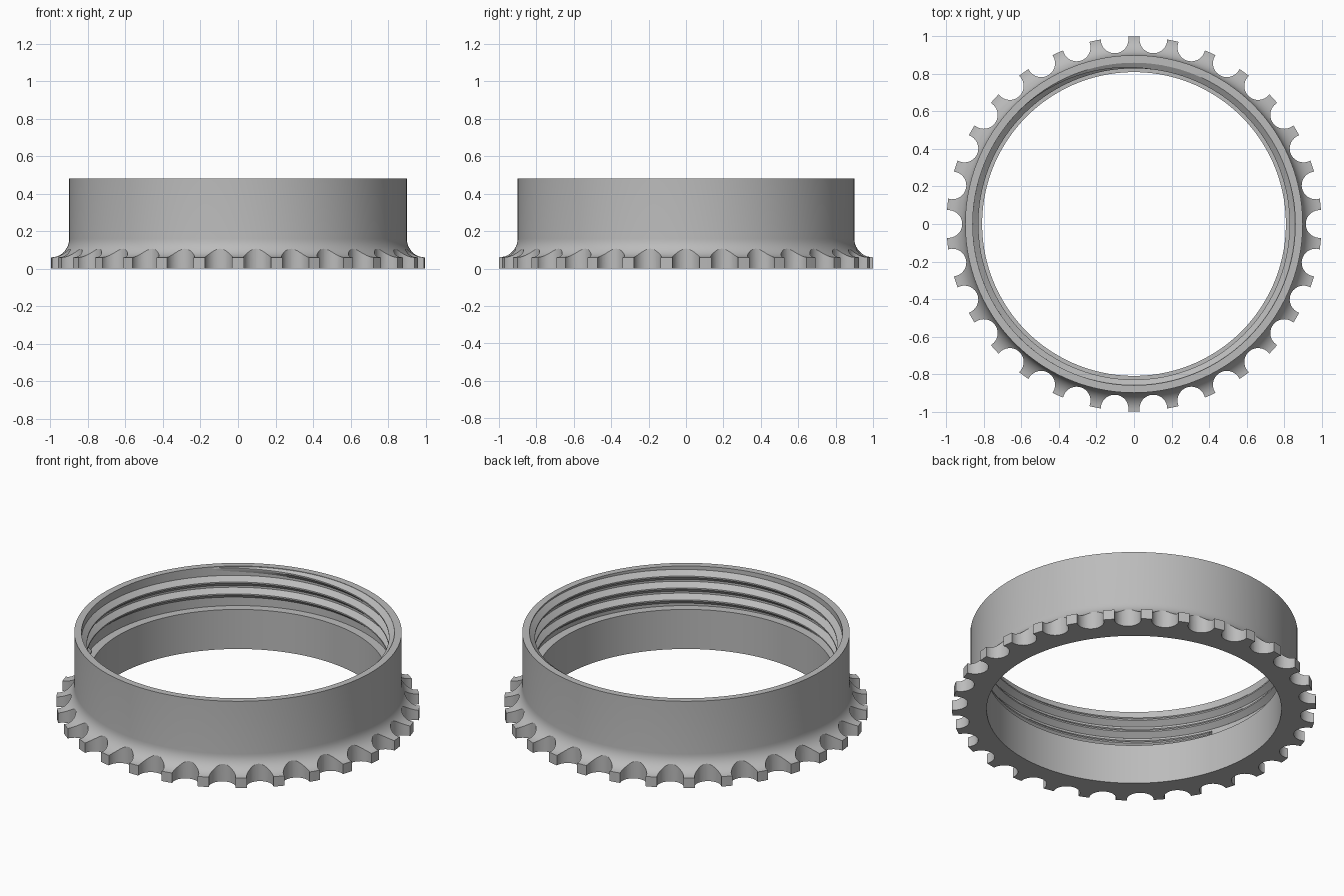
import bpy, bmesh
from math import sin, cos, pi, radians
from mathutils import Vector, Matrix

cube = bpy.data.objects.get("Cube")
if cube:
    bpy.data.objects.remove(cube, do_unlink=True)

grey = bpy.data.materials.new("plain_grey")
grey.use_nodes = True
color = (0.5, 0.5, 0.5, 1)
grey.diffuse_color = color
grey.node_tree.nodes["Principled BSDF"].inputs["Base Color"].default_value = color


def add_object(name, bm):
    bmesh.ops.recalc_face_normals(bm, faces=bm.faces)
    mesh = bpy.data.meshes.new(name)
    bm.to_mesh(mesh)
    bm.free()
    mesh.materials.append(grey)
    obj = bpy.data.objects.new(name, mesh)
    bpy.context.collection.objects.link(obj)
    return obj


def activate(obj):
    bpy.ops.object.select_all(action='DESELECT')
    obj.select_set(True)
    bpy.context.view_layer.objects.active = obj


# Ring body: a lathed wall with a concave fillet running into the flange
FILLET = 0.10
profile = [(0.81, 0), (1.0, 0)]
for i in range(11):
    a = -pi / 2 - i / 10 * pi / 2
    profile.append((1.0 + FILLET * cos(a), 0.16 + FILLET * sin(a)))
profile += [(0.90, 0.48), (0.86, 0.48), (0.86, 0.24), (0.81, 0.24)]

bm = bmesh.new()
verts = [bm.verts.new((r, 0, z)) for r, z in profile]
edges = [bm.edges.new((v, verts[(i + 1) % len(verts)])) for i, v in enumerate(verts)]
bmesh.ops.spin(bm, geom=verts + edges, cent=(0, 0, 0), axis=(0, 0, 1),
               angle=2 * pi, steps=180, use_merge=True)
bmesh.ops.remove_doubles(bm, verts=bm.verts, dist=0.0001)
body = add_object("ring_body", bm)

# Round grip notches around the flange
NOTCHES = 30
bm = bmesh.new()
for i in range(NOTCHES):
    a = 2 * pi * i / NOTCHES
    place = Matrix.Translation((0.99 * cos(a), 0.99 * sin(a), 0.1)) @ Matrix.Rotation(a, 4, 'Z')
    bmesh.ops.create_cone(bm, cap_ends=True, segments=40, radius1=0.074,
                          radius2=0.074, depth=0.4, matrix=place)
cutter = add_object("notch_cutter", bm)
cutter.hide_render = True

cut = body.modifiers.new("grip_notches", 'BOOLEAN')
cut.operation = 'DIFFERENCE'
cut.solver = 'EXACT'
cut.object = cutter
activate(body)
bpy.ops.object.modifier_apply(modifier=cut.name)
bpy.data.objects.remove(cutter, do_unlink=True)

# Inner screw thread: a ridge section swept along a rising helix
PITCH, START, END, STEP = 0.072, -160, 860, 3
section = [(0.87, -0.03), (0.86, -0.03), (0.83, -0.004),
           (0.83, 0.004), (0.86, 0.03), (0.87, 0.03)]
bm = bmesh.new()
previous = None
for deg in range(START, END + 1, STEP):
    a = radians(deg)
    height = 0.305 + PITCH * (deg - 45) / 360
    fade = min(1, (END - deg) / 60 + 0.05)
    ring = []
    for r, z in section:
        r = 0.865 + (r - 0.865) * fade
        ring.append(bm.verts.new((r * cos(a), r * sin(a), min(height + z, 0.478))))
    if previous:
        for i in range(len(ring)):
            j = (i + 1) % len(ring)
            bm.faces.new((previous[i], previous[j], ring[j], ring[i]))
    else:
        bm.faces.new(ring)
    previous = ring
bm.faces.new(previous)
thread = add_object("inner_thread", bm)

for obj in (body, thread):
    activate(obj)
    bpy.ops.object.shade_smooth_by_angle(angle=radians(30))
